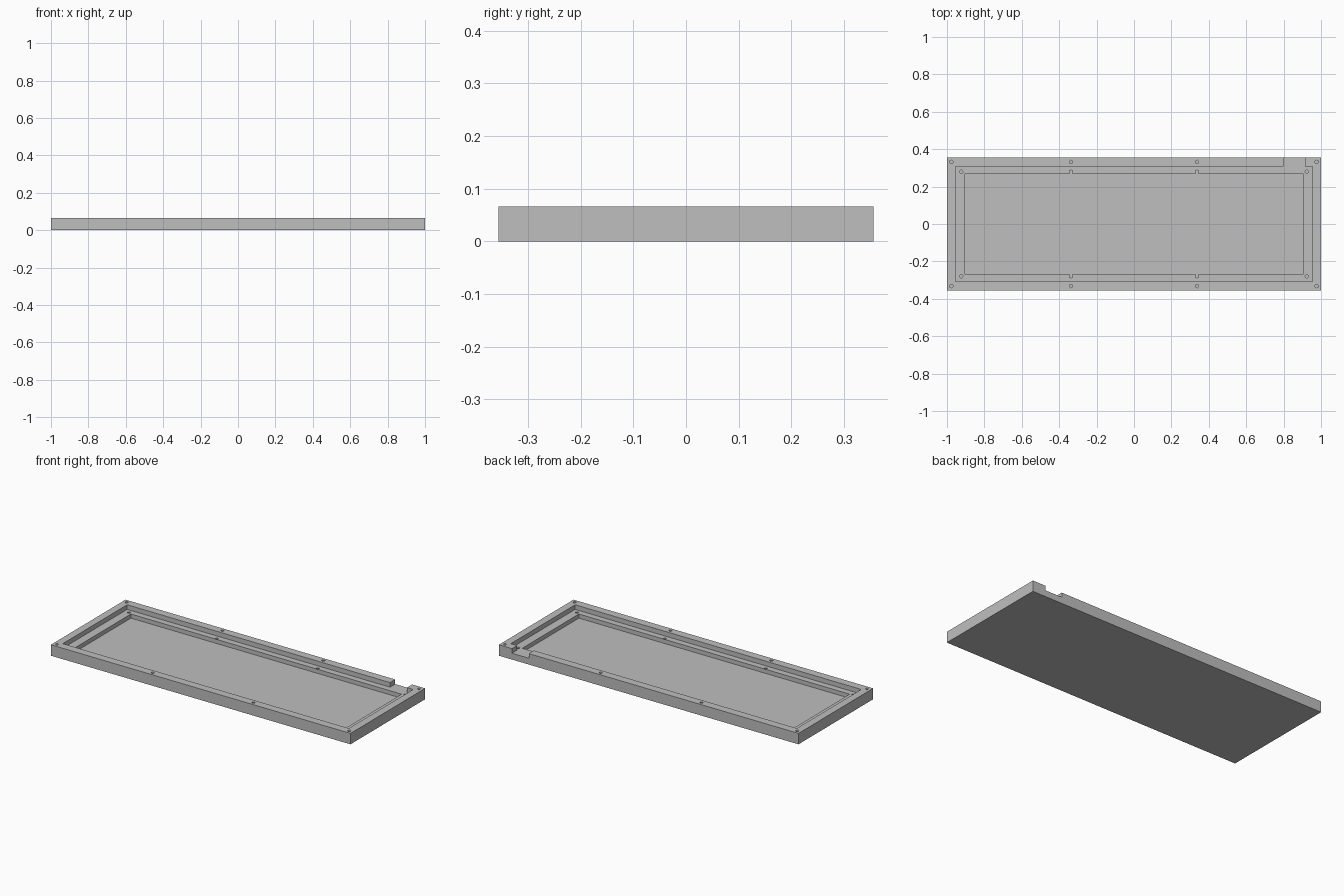
import bpy

cube = bpy.data.objects.get("Cube")
if cube:
    bpy.data.objects.remove(cube, do_unlink=True)

# Key dimensions
HALF_X, HALF_Y, TOP = 1.0, 0.356, 0.066
LEDGE_Z, FLOOR_Z = 0.038, 0.013
OVER = TOP + 0.03

grey = bpy.data.materials.new("plain grey")
grey.use_nodes = True
colour = (0.52, 0.52, 0.52, 1)
grey.diffuse_color = colour
grey.node_tree.nodes["Principled BSDF"].inputs["Base Color"].default_value = colour


def box(name, x0, x1, y0, y1, z0, z1):
    bpy.ops.mesh.primitive_cube_add(
        size=1, location=((x0 + x1) / 2, (y0 + y1) / 2, (z0 + z1) / 2))
    ob = bpy.context.object
    ob.name = name
    ob.scale = (x1 - x0, y1 - y0, z1 - z0)
    bpy.ops.object.transform_apply(location=False, rotation=False, scale=True)
    ob.data.materials.append(grey)
    return ob


def hole(x, y, z0, z1):
    bpy.ops.mesh.primitive_cylinder_add(
        vertices=24, radius=0.009, depth=z1 - z0, location=(x, y, (z0 + z1) / 2))
    ob = bpy.context.object
    ob.name = "screw_hole_cutter"
    ob.data.materials.append(grey)
    return ob


def cut(body, cutter):
    cutter.hide_render = True
    mod = body.modifiers.new("cut", 'BOOLEAN')
    mod.operation = 'DIFFERENCE'
    mod.solver = 'EXACT'
    mod.object = cutter
    bpy.context.view_layer.objects.active = body
    bpy.ops.object.modifier_apply(modifier=mod.name)
    bpy.data.objects.remove(cutter, do_unlink=True)


# Tray body
tray = box("tray", -HALF_X, HALF_X, -HALF_Y, HALF_Y, 0, TOP)

# Stepped recess: ledge, then pocket
cut(tray, box("ledge_cutter", -0.955, 0.955, -0.307, 0.307, LEDGE_Z, OVER))
cut(tray, box("pocket_cutter", -0.904, 0.904, -0.27, 0.27, FLOOR_Z, OVER))

# Cable notch through the back rim
cut(tray, box("notch_cutter", 0.8, 0.913, 0.29, 0.4, LEDGE_Z, OVER))

# Blind screw holes in the rim and the ledge
for side in (-1, 1):
    for end in (-1, 1):
        for x in (0.976, 0.337):
            cut(tray, hole(end * x, side * 0.332, 0.03, OVER))
        for x in (0.924, 0.337):
            cut(tray, hole(end * x, side * 0.279, 0.015, OVER))

# Smooth the round holes, keep the edges crisp
bpy.ops.object.select_all(action='DESELECT')
tray.select_set(True)
bpy.context.view_layer.objects.active = tray
bpy.ops.object.shade_smooth_by_angle()
